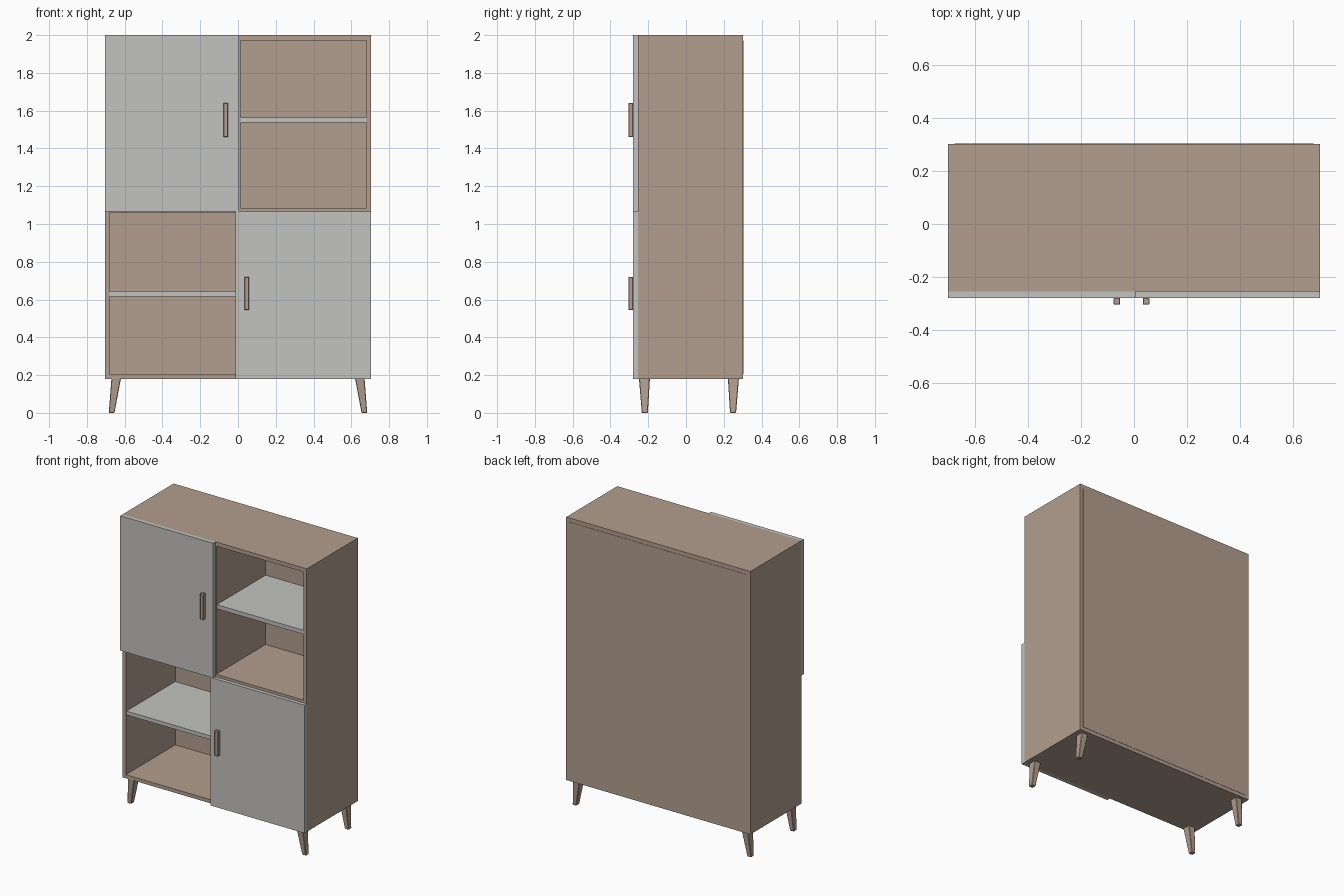
import bpy, bmesh

if "Cube" in bpy.data.objects:
    bpy.data.objects.remove(bpy.data.objects["Cube"])


def material(name, rgb):
    m = bpy.data.materials.new(name)
    m.diffuse_color = (*rgb, 1.0)
    m.use_nodes = True
    m.node_tree.nodes["Principled BSDF"].inputs["Base Color"].default_value = m.diffuse_color
    return m


WOOD = material("brown wood", (0.45, 0.345, 0.275))
GREY = material("light grey", (0.545, 0.54, 0.53))


def finish(name, bm, mat):
    bmesh.ops.recalc_face_normals(bm, faces=bm.faces[:])
    me = bpy.data.meshes.new(name)
    bm.to_mesh(me)
    bm.free()
    me.materials.append(mat)
    ob = bpy.data.objects.new(name, me)
    bpy.context.collection.objects.link(ob)
    return ob


def box(name, x, y, z, mat, bevel=0.0):
    """Box from (min, max) ranges, with optional chamfer."""
    bm = bmesh.new()
    bmesh.ops.create_cube(bm, size=1)
    for v in bm.verts:
        v.co = [r[0] if c < 0 else r[1] for c, r in zip(v.co, (x, y, z))]
    if bevel:
        bmesh.ops.bevel(bm, geom=bm.edges[:], offset=bevel, segments=1, affect='EDGES')
    return finish(name, bm, mat)


def leg(name, sx, y_top, y_bot):
    """Tapered, outward-splayed square leg with chamfered edges."""
    bm = bmesh.new()
    bmesh.ops.create_cube(bm, size=1)
    for v in bm.verts:
        top = v.co.z > 0
        cx, hx = (0.645, 0.025) if top else (0.669, 0.015)
        cy, hy = (y_top, 0.029) if top else (y_bot, 0.016)
        v.co = (sx * cx + (hx if v.co.x > 0 else -hx),
                cy + (hy if v.co.y > 0 else -hy), 0.182 if top else 0.0)
    bmesh.ops.bevel(bm, geom=bm.edges[:], offset=0.003, segments=1, affect='EDGES')
    return finish(name, bm, WOOD)


F, B = -0.255, 0.303      # carcass front and back
W, T = 0.705, 0.025       # half width and board thickness
Z0, ZM, Z1 = 0.18, 1.0725, 2.0

# Carcass boards
for side, s in (("left", -1), ("right", 1)):
    box(side + "_side_panel", sorted((s * W, s * (W - T))), (F, B), (Z0, Z1), WOOD)
inner = (-W + T, W - T)
box("top_panel", inner, (F, B), (Z1 - 0.028, Z1), WOOD)
box("bottom_panel", inner, (F, B), (Z0, Z0 + T), WOOD)
box("middle_panel", inner, (F, 0.286), (ZM - 0.0125, ZM + 0.0125), WOOD)
box("lower_divider", (-0.0125, 0.0125), (F, 0.286), (Z0 + T, ZM - 0.0125), WOOD)
box("upper_divider", (-0.0125, 0.0125), (F, 0.286), (ZM + 0.0125, Z1 - 0.028), WOOD)
box("back_panel", inner, (0.285, 0.305), (Z0 + T, Z1 - 0.028), WOOD)

# Open shelves
box("upper_shelf", (0.0125, W - T), (-0.25, 0.285), (1.537, 1.565), GREY)
box("lower_shelf", (-W + T, -0.0125), (-0.25, 0.285), (0.617, 0.643), GREY)

# Doors and handles
box("upper_door", (-W, 0.006), (-0.281, F), (1.067, Z1), GREY)
box("lower_door", (-0.012, W), (-0.281, F), (Z0, 1.066), GREY)
box("upper_handle", (-0.077, -0.053), (-0.305, -0.28), (1.46, 1.64), WOOD, 0.002)
box("lower_handle", (0.034, 0.058), (-0.305, -0.28), (0.545, 0.72), WOOD, 0.002)

# Legs
for side, s in (("left", -1), ("right", 1)):
    leg("front_%s_leg" % side, s, -0.220, -0.218)
    leg("back_%s_leg" % side, s, 0.251, 0.249)
